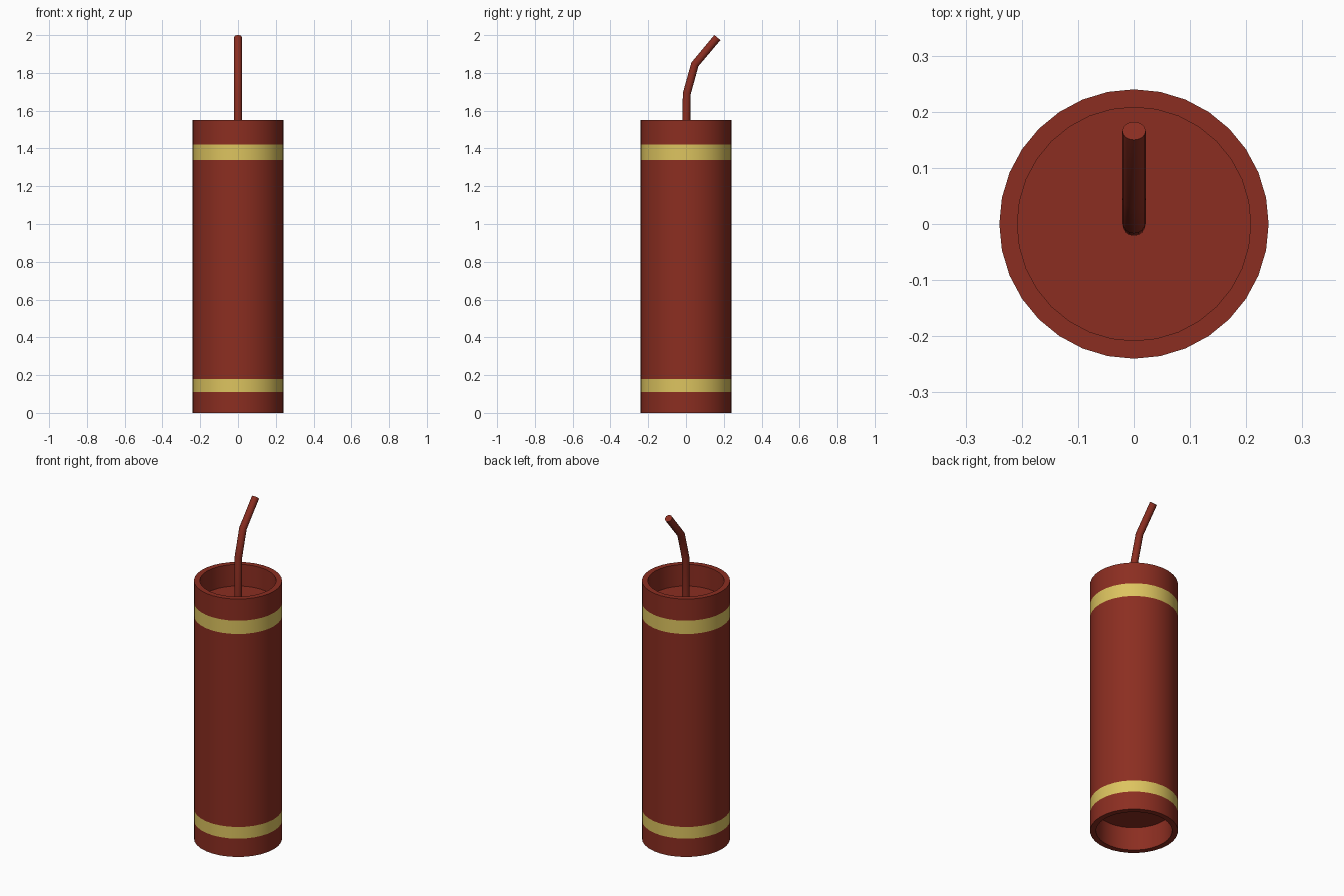
import bpy, bmesh
from math import tau, radians, hypot
from mathutils import Vector

if "Cube" in bpy.data.objects:
    bpy.data.objects.remove(bpy.data.objects["Cube"])


def material(name, color):
    m = bpy.data.materials.new(name)
    m.diffuse_color = (*color, 1)
    m.use_nodes = True
    m.node_tree.nodes["Principled BSDF"].inputs["Base Color"].default_value = m.diffuse_color
    return m


def finish(obj):
    bpy.ops.object.select_all(action='DESELECT')
    obj.select_set(True)
    bpy.context.view_layer.objects.active = obj
    bpy.ops.object.shade_smooth_by_angle(angle=radians(35))


RED = material("red_paper", (0.26, 0.027, 0.015))
GOLD = material("gold_band", (0.72, 0.55, 0.115))

R, INNER, HEIGHT = 0.24, 0.208, 1.55
FLOOR_LOW, FLOOR_HIGH = 0.14, 1.42
BANDS = [(0.11, 0.18), (1.34, 1.42)]

# tube: lathed wall with recessed ends and flush painted bands
profile = [(0, FLOOR_LOW), (INNER, FLOOR_LOW), (INNER, 0), (R, 0)]
profile += [(R, z) for band in BANDS for z in band]
profile += [(R, HEIGHT), (INNER, HEIGHT), (INNER, FLOOR_HIGH), (0, FLOOR_HIGH)]

bm = bmesh.new()
verts = [bm.verts.new((0, r, z)) for r, z in profile]
edges = [bm.edges.new(pair) for pair in zip(verts, verts[1:])]
bmesh.ops.spin(bm, geom=verts + edges, cent=(0, 0, 0), axis=(0, 0, 1),
               angle=tau, steps=32)
bmesh.ops.remove_doubles(bm, verts=bm.verts, dist=0.0005)
bmesh.ops.recalc_face_normals(bm, faces=bm.faces)
for f in bm.faces:
    c = f.calc_center_median()
    outside = hypot(c.x, c.y) > 0.23
    f.material_index = int(outside and any(a < c.z < b for a, b in BANDS))
mesh = bpy.data.meshes.new("tube")
bm.to_mesh(mesh)
bm.free()
mesh.materials.append(RED)
mesh.materials.append(GOLD)
tube = bpy.data.objects.new("tube", mesh)
bpy.context.collection.objects.link(tube)
finish(tube)

# fuse: bent round cord rising from the upper recess
path = [(0, FLOOR_HIGH - 0.01), (0.004, 1.69), (0.047, 1.845), (0.166, 1.987)]
curve = bpy.data.curves.new("fuse", 'CURVE')
curve.dimensions = '3D'
curve.bevel_depth = 0.021
curve.bevel_resolution = 6
curve.use_fill_caps = True
spline = curve.splines.new('POLY')
spline.points.add(len(path) - 1)
for point, (y, z) in zip(spline.points, path):
    point.co = (0, y, z, 1)
curve.materials.append(RED)
fuse = bpy.data.objects.new("fuse", curve)
bpy.context.collection.objects.link(fuse)
bpy.ops.object.select_all(action='DESELECT')
fuse.select_set(True)
bpy.context.view_layer.objects.active = fuse
bpy.ops.object.convert(target='MESH')
finish(bpy.context.view_layer.objects.active)
